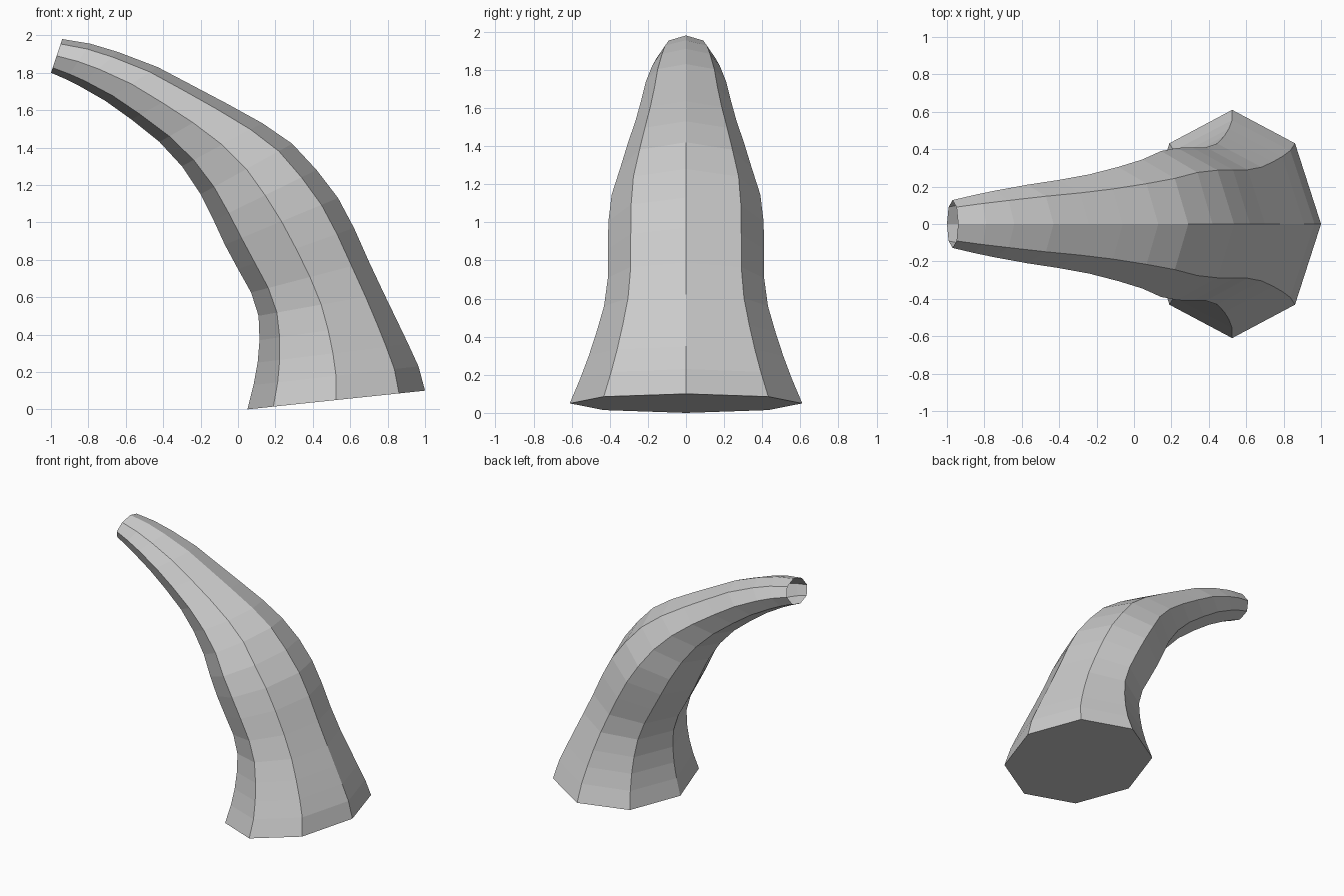
import bpy, bmesh, math
from mathutils import Vector

# Horn sections: inner (x, z), outer (x, z), half width in y
SECTIONS = [
    (0.05, 0.00, 1.00, 0.10, 0.61),
    (0.083, 0.13, 0.965, 0.23, 0.555),
    (0.105, 0.25, 0.91, 0.35, 0.51),
    (0.115, 0.37, 0.85, 0.475, 0.47),
    (0.11, 0.50, 0.78, 0.62, 0.43),
    (0.07, 0.625, 0.70, 0.79, 0.41),
    (0.00, 0.75, 0.62, 0.97, 0.41),
    (-0.07, 0.88, 0.535, 1.13, 0.407),
    (-0.13, 1.01, 0.42, 1.28, 0.39),
    (-0.20, 1.15, 0.29, 1.42, 0.345),
    (-0.30, 1.30, 0.13, 1.53, 0.305),
    (-0.42, 1.43, -0.06, 1.635, 0.265),
    (-0.57, 1.55, -0.24, 1.73, 0.235),
    (-0.71, 1.65, -0.43, 1.83, 0.21),
    (-0.85, 1.73, -0.64, 1.91, 0.178),
    (-0.92, 1.765, -0.79, 1.955, 0.155),
    (-1.00, 1.80, -0.94, 1.98, 0.128),
]
SIDES = 8


def add_ring(bm, xi, zi, xo, zo, width):
    """Tilted octagonal section spanning the inner and outer curve."""
    inner, outer = Vector((xi, 0, zi)), Vector((xo, 0, zo))
    mid, half = (inner + outer) / 2, (outer - inner) / 2
    ring = []
    for k in range(SIDES):
        a = 2 * math.pi * k / SIDES
        ring.append(bm.verts.new(mid + half * math.cos(a) + Vector((0, width * math.sin(a), 0))))
    return ring


# Curved horn: closed base, open tip
bm = bmesh.new()
rings = [add_ring(bm, *s) for s in SECTIONS]
for low, high in zip(rings, rings[1:]):
    for k in range(SIDES):
        n = (k + 1) % SIDES
        bm.faces.new((low[k], low[n], high[n], high[k]))
bm.faces.new(rings[0][::-1])

mesh = bpy.data.meshes.new("horn")
bm.to_mesh(mesh)
bm.free()
horn = bpy.data.objects.new("horn", mesh)
bpy.context.collection.objects.link(horn)
